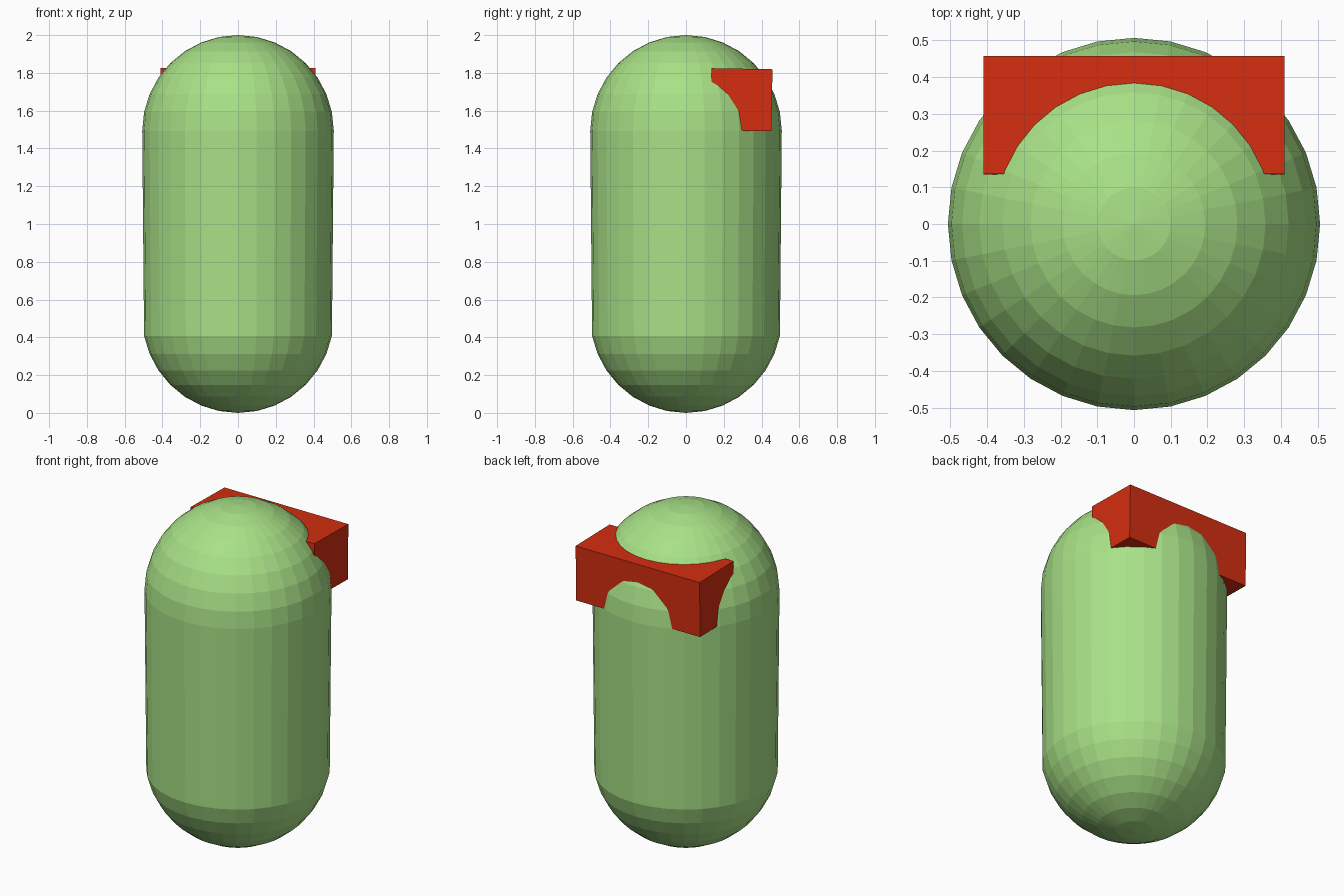
import bpy, bmesh, math

if "Cube" in bpy.data.objects:
    bpy.data.objects.remove(bpy.data.objects["Cube"])

SEGMENTS = 32
STEP = math.pi / 16


def material(name, color):
    m = bpy.data.materials.new(name)
    m.diffuse_color = (*color, 1)
    m.use_nodes = True
    m.node_tree.nodes["Principled BSDF"].inputs["Base Color"].default_value = m.diffuse_color
    return m


def finish(name, bm, mat):
    bmesh.ops.recalc_face_normals(bm, faces=bm.faces)
    mesh = bpy.data.meshes.new(name)
    bm.to_mesh(mesh)
    bm.free()
    mesh.materials.append(mat)
    obj = bpy.data.objects.new(name, mesh)
    bpy.context.collection.objects.link(obj)
    return obj


green = material("light green", (0.39, 0.75, 0.24))
red = material("red", (0.66, 0.027, 0.005))

# Capsule body: a sphere pulled apart just below its equator
R = 0.507
bm = bmesh.new()
bmesh.ops.create_uvsphere(bm, u_segments=SEGMENTS, v_segments=16, radius=R)
for v in bm.verts:
    v.co.z += 2 - R if v.co.z > -0.01 else R
finish("capsule_body", bm, green)

# Visor block: a slightly tilted box sunk into the upper back of the body
bm = bmesh.new()
bmesh.ops.create_cube(bm, size=1)
bmesh.ops.scale(bm, vec=(0.82, 0.322, 0.328), verts=bm.verts)
block = finish("visor_block", bm, red)
block.location = (0, 0.294, 1.658)
block.rotation_euler.x = math.radians(-1)
